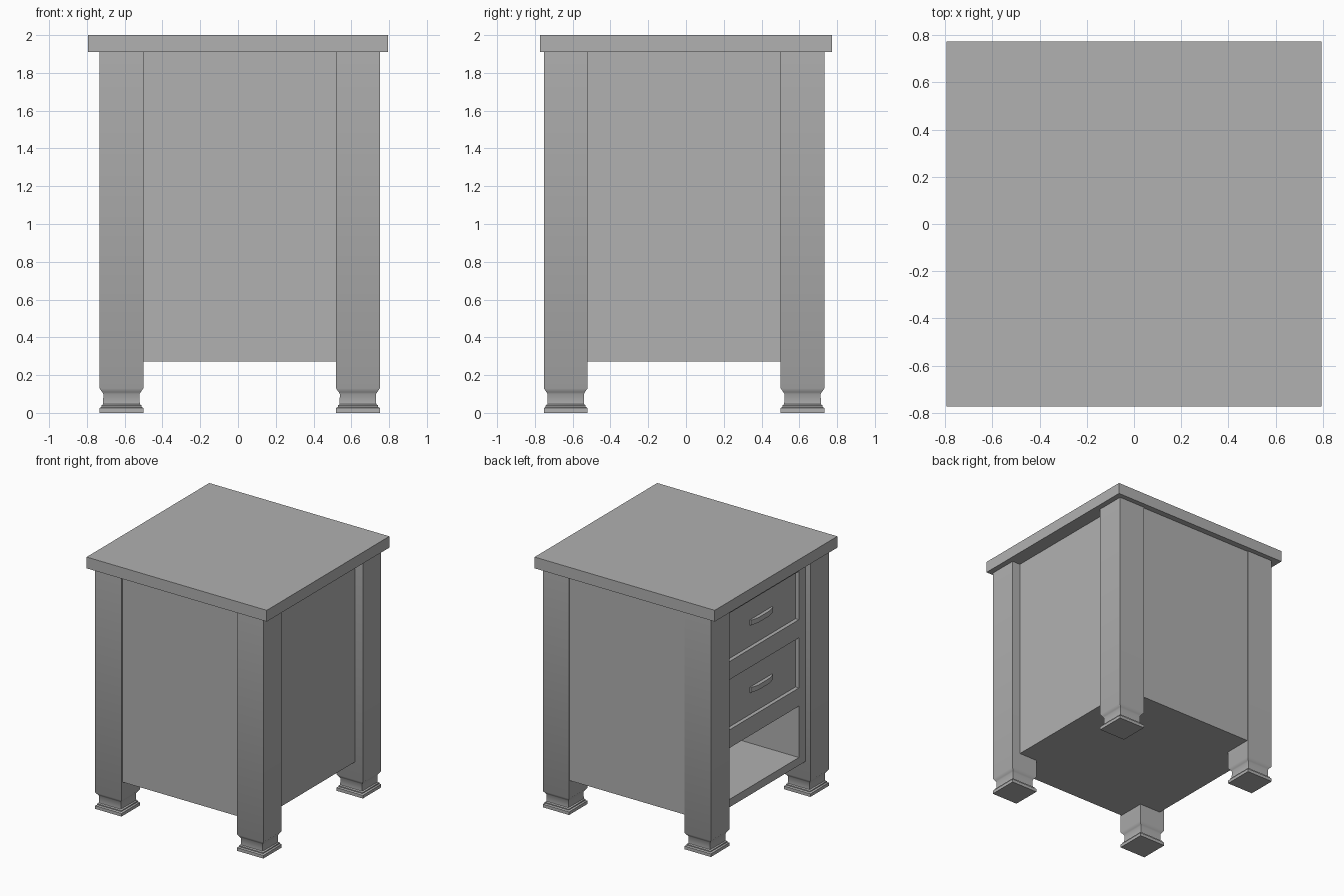
import bpy, bmesh, math

if "Cube" in bpy.data.objects:
    bpy.data.objects.remove(bpy.data.objects["Cube"])

# Dark grey shared by every part
grey = bpy.data.materials.new("dark_grey")
grey.diffuse_color = (0.44, 0.44, 0.44, 1)
grey.use_nodes = True
grey.node_tree.nodes["Principled BSDF"].inputs["Base Color"].default_value = grey.diffuse_color


def add_object(name, bm):
    bmesh.ops.recalc_face_normals(bm, faces=bm.faces)
    mesh = bpy.data.meshes.new(name)
    bm.to_mesh(mesh)
    bm.free()
    mesh.materials.append(grey)
    obj = bpy.data.objects.new(name, mesh)
    bpy.context.collection.objects.link(obj)
    return obj


def box(name, x, y, z):
    bm = bmesh.new()
    bmesh.ops.create_cube(bm, size=1)
    for v in bm.verts:
        for i, (a, b) in enumerate((x, y, z)):
            v.co[i] = (a + b) / 2 + v.co[i] * (b - a)
    return add_object(name, bm)


def square_leg(name, cx, cy, profile):
    """Stack square rings of (half width, height) into a closed leg."""
    bm = bmesh.new()
    rings = [[bm.verts.new((cx + sx * h, cy + sy * h, z))
              for sx, sy in ((-1, -1), (1, -1), (1, 1), (-1, 1))]
             for h, z in profile]
    for low, high in zip(rings, rings[1:]):
        for i in range(4):
            j = (i + 1) % 4
            bm.faces.new((low[i], low[j], high[j], high[i]))
    bm.faces.new(rings[0])
    bm.faces.new(rings[-1])
    leg = add_object(name, bm)
    bpy.ops.object.select_all(action="DESELECT")
    leg.select_set(True)
    bpy.context.view_layer.objects.active = leg
    bpy.ops.object.shade_smooth_by_angle(angle=math.radians(50))
    return leg


def handle(name, plan, z0, z1):
    """Extrude a bracket outline, drawn in plan, upwards."""
    bm = bmesh.new()
    face = bm.faces.new([bm.verts.new((x, y, z0)) for x, y in plan])
    top = bmesh.ops.extrude_face_region(bm, geom=[face])["geom"]
    for v in top:
        if isinstance(v, bmesh.types.BMVert):
            v.co.z = z1
    bm.faces.new([v for v in bm.verts if abs(v.co.z - z0) < 1e-6]) if face not in bm.faces else None
    return add_object(name, bm)


# Top slab
box("table_top", (-0.795, 0.795), (-0.773, 0.773), (1.91, 2.0))

# Four legs with a necked foot
leg_profile = [(0.116, 0), (0.116, 0.025), (0.106, 0.032), (0.106, 0.04),
               (0.097, 0.046), (0.096, 0.10), (0.102, 0.110),
               (0.116, 0.13), (0.116, 1.91)]
for sx, cx in (("left", -0.617), ("right", 0.635)):
    for sy, cy in (("front", -0.637), ("back", 0.617)):
        square_leg(f"{sy}_{sx}_leg", cx, cy, leg_profile)

# Cabinet body, carved on the left: two drawer recesses and an open shelf
face_x = -0.69
body = box("cabinet_body", (face_x, 0.68), (-0.743, 0.725), (0.272, 1.91))
openings = [("shelf", 0.335, 0.745, 0.60),
            ("lower_drawer", 0.89, 1.29, face_x + 0.03),
            ("upper_drawer", 1.435, 1.82, face_x + 0.03)]
for name, z0, z1, depth in openings:
    cutter = box(name + "_cutter", (face_x - 0.1, depth), (-0.438, 0.438), (z0, z1))
    cutter.hide_render = True
    cutter.hide_set(True)
    mod = body.modifiers.new(name, "BOOLEAN")
    mod.operation = "DIFFERENCE"
    mod.solver = "EXACT"
    mod.object = cutter

# Low solid pull handles on the drawers
wall = face_x + 0.032
half = [(wall, 0.14), (wall - 0.012, 0.14), (wall - 0.03, 0.07)]
plan = half + [(x, -y) for x, y in reversed(half)]
for name, z0, z1, depth in openings[1:]:
    mid = (z0 + z1) / 2 - 0.003
    handle(name + "_handle", plan, mid - 0.02, mid + 0.02)
